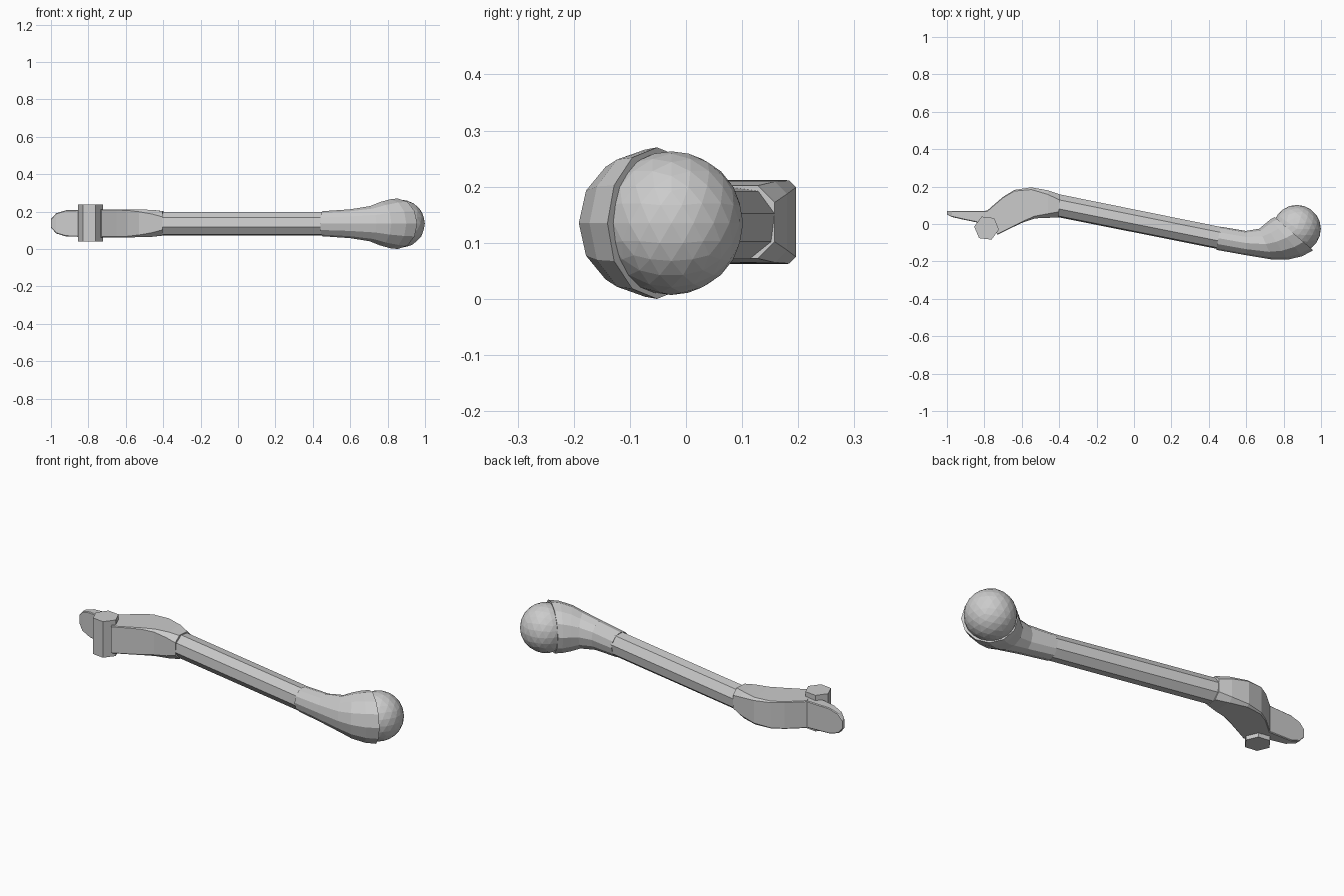
import bpy, bmesh
from math import radians, sin, cos, pi
from mathutils import Vector

if "Cube" in bpy.data.objects:
    bpy.data.objects.remove(bpy.data.objects["Cube"])

CZ = 0.135  # height of the lever's mid plane


def make(name, bm):
    bmesh.ops.recalc_face_normals(bm, faces=bm.faces)
    me = bpy.data.meshes.new(name)
    bm.to_mesh(me)
    bm.free()
    ob = bpy.data.objects.new(name, me)
    bpy.context.collection.objects.link(ob)
    return ob


def round_ring(p, q, h, n, phase):
    """Elliptical ring spanning plan points p..q, half height h."""
    p, q = Vector(p), Vector(q)
    mid, ring = (p + q) / 2, []
    for i in range(n):
        a = phase + 2 * pi * i / n
        xy = mid + (p - mid) * cos(a)
        ring.append((xy.x, xy.y, CZ + h * sin(a)))
    return ring


def box_ring(p, q, h, c):
    """Chamfered rectangular ring spanning plan points p..q."""
    p, q = Vector(p), Vector(q)
    mid = (p + q) / 2
    w = (p - q).length / 2
    d = (p - mid) / w
    k = [(w, c - h), (w, h - c), (w - c, h), (c - w, h),
         (-w, h - c), (-w, c - h), (c - w, -h), (w - c, -h)]
    return [(mid.x + d.x * u, mid.y + d.y * u, CZ + 0.002 + v) for u, v in k]


def loft(name, rings):
    bm = bmesh.new()
    rows = [[bm.verts.new(v) for v in r] for r in rings]
    n = len(rows[0])
    for a, b in zip(rows, rows[1:]):
        for i in range(n):
            j = (i + 1) % n
            bm.faces.new((a[i], a[j], b[j], b[i]))
    bm.faces.new(rows[0])
    bm.faces.new(rows[-1])
    return make(name, bm)


# Straight octagonal shaft
loft("shaft", [round_ring(p, q, 0.066, 8, radians(-15)) for p, q in (
    ((-0.435, 0.04), (-0.41, 0.163)), ((0.445, -0.135), (0.47, -0.015)))])

# Flared neck curving into the knob
neck = [((0.44, -0.138), (0.462, -0.014), 0.067),
        ((0.60, -0.167), (0.60, -0.037), 0.077),
        ((0.74, -0.19), (0.67, -0.025), 0.094),
        ((0.82, -0.191), (0.70, 0.0), 0.116),
        ((0.90, -0.172), (0.73, 0.025), 0.131),
        ((0.958, -0.14), (0.752, 0.037), 0.135)]
loft("neck", [round_ring(p, q, h, 12, 0) for p, q, h in neck])

# Faceted ball knob
bm = bmesh.new()
bmesh.ops.create_icosphere(bm, subdivisions=3, radius=0.128)
bmesh.ops.translate(bm, verts=bm.verts, vec=(0.871, -0.026, CZ))
make("ball_knob", bm)

# Bent head
head = [((-0.405, 0.035), (-0.395, 0.158), 0.065, 0.03),
        ((-0.46, 0.033), (-0.46, 0.18), 0.072, 0.022),
        ((-0.53, 0.03), (-0.55, 0.196), 0.074, 0.012),
        ((-0.59, 0.01), (-0.64, 0.182), 0.075, 0.006),
        ((-0.65, -0.018), (-0.70, 0.145), 0.075, 0.004),
        ((-0.73, -0.058), (-0.785, 0.072), 0.075, 0.004)]
loft("head", [box_ring(*s) for s in head])

# Flat rounded tongue
tongue = [((-0.75, -0.01), (-0.77, 0.071), 0.074, 0.004),
          ((-0.92, 0.025), (-0.92, 0.07), 0.07, 0.004),
          ((-0.972, 0.037), (-0.972, 0.07), 0.054, 0.004),
          ((-0.999, 0.05), (-0.999, 0.07), 0.024, 0.004)]
loft("tongue", [box_ring(*s) for s in tongue])

# Six-sided pivot pin
rings = [[(-0.788 + 0.067 * cos(radians(60 * i - 7)),
           -0.022 + 0.067 * sin(radians(60 * i - 7)), z)
          for i in range(6)] for z in (0.04, 0.238)]
loft("pivot_pin", rings)
